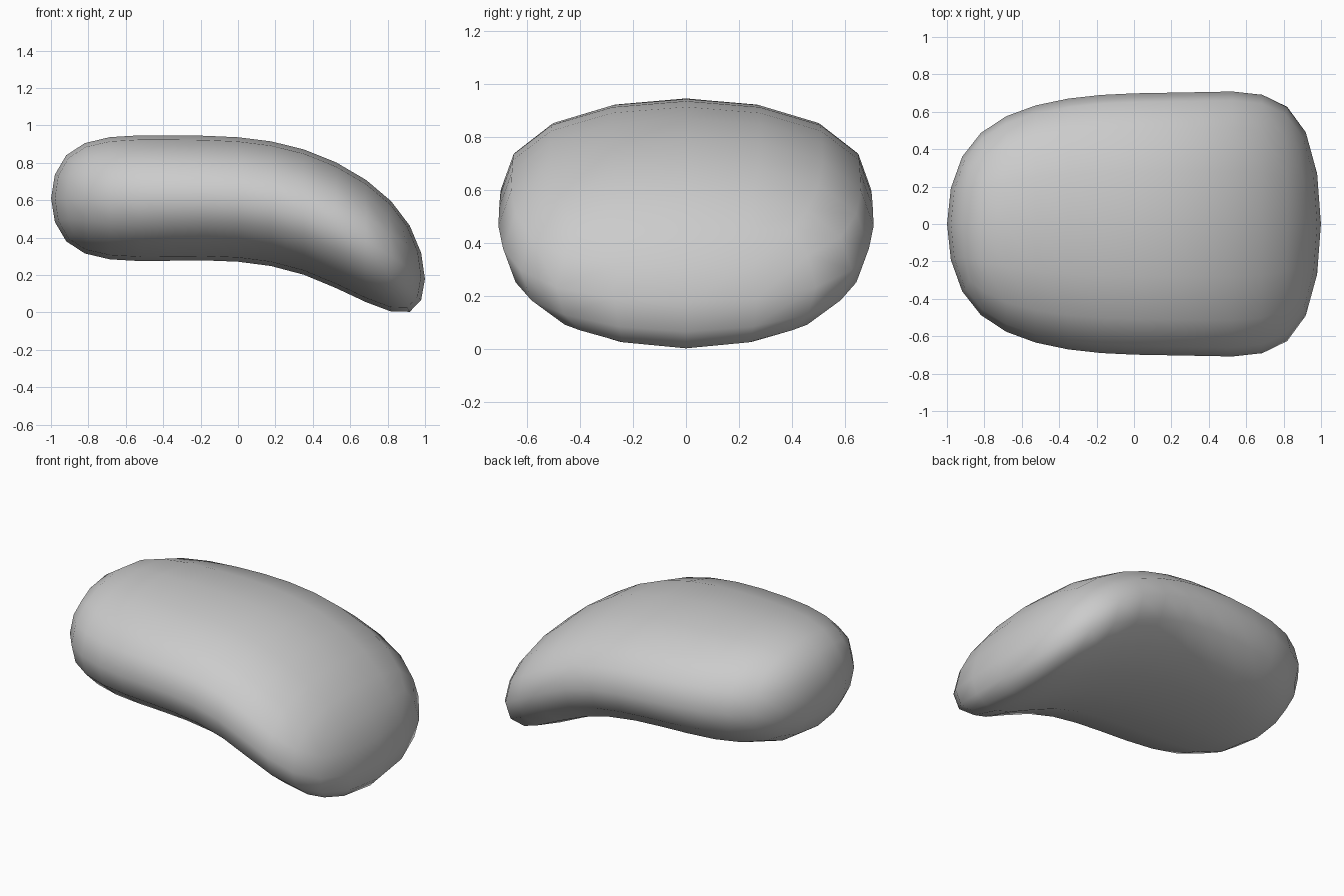
import bpy
import bmesh

if "Cube" in bpy.data.objects:
    bpy.data.objects.remove(bpy.data.objects["Cube"])

# Control rings along x: (x, half width, centre height, half height)
RINGS = [
    (-1.056, 0.518, 0.610, 0.383),
    (-0.352, 0.779, 0.610, 0.362),
    (0.352, 0.753, 0.617, 0.362),
    (1.056, 0.823, 0.140, 0.383),
]

# Coarse cage: a bent box of three segments
bm = bmesh.new()
rings = [[bm.verts.new((x, sy * w, c + sz * h))
          for sy, sz in ((-1, -1), (1, -1), (1, 1), (-1, 1))]
         for x, w, c, h in RINGS]
for a, b in zip(rings, rings[1:]):
    for i in range(4):
        j = (i + 1) % 4
        bm.faces.new((a[i], a[j], b[j], b[i]))
bm.faces.new(rings[0])
bm.faces.new(rings[-1])
bmesh.ops.recalc_face_normals(bm, faces=bm.faces)
for f in bm.faces:
    f.smooth = True

mesh = bpy.data.meshes.new("curved_cushion")
bm.to_mesh(mesh)
bm.free()
cushion = bpy.data.objects.new("curved_cushion", mesh)
bpy.context.collection.objects.link(cushion)

# Rounding
sub = cushion.modifiers.new("rounding", 'SUBSURF')
sub.levels = sub.render_levels = 2
